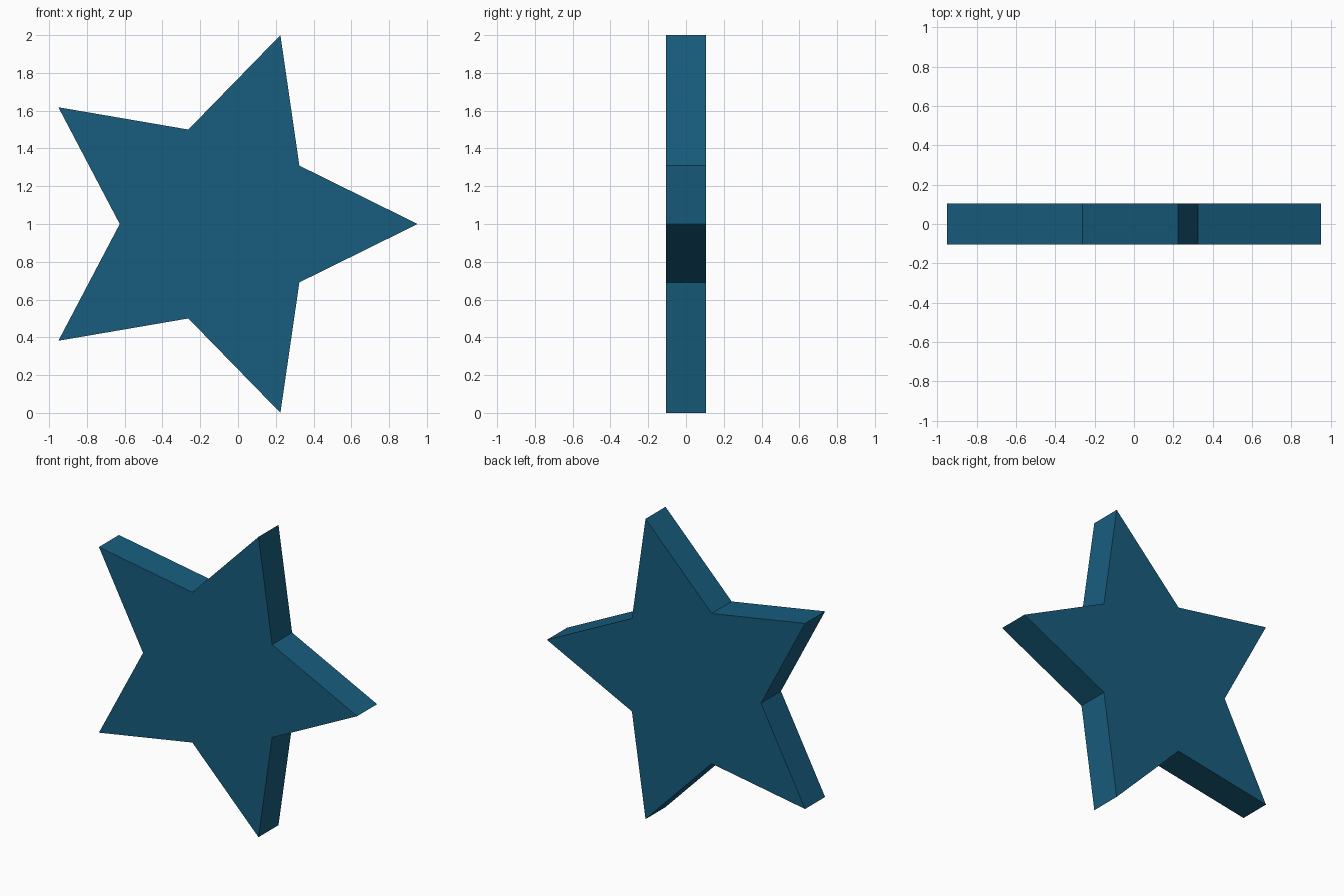
import bpy, bmesh
from math import sin, cos, pi, radians

if "Cube" in bpy.data.objects:
    bpy.data.objects.remove(bpy.data.objects["Cube"])

# Five-pointed star: one tip points to +x, inner radius is half the outer
OUTER = 1 / sin(radians(72))
INNER = OUTER / 2
HALF_DEPTH = OUTER * 0.1
CENTRE_X = -OUTER * (1 - cos(radians(36))) / 2

bm = bmesh.new()
outline = []
for i in range(10):
    r = INNER if i % 2 else OUTER
    a = i * pi / 5
    outline.append(bm.verts.new((CENTRE_X + r * cos(a), -HALF_DEPTH, 1 + r * sin(a))))
front = bm.faces.new(outline)

# Extrude the outline to the back, keeping the front face
result = bmesh.ops.extrude_face_region(bm, geom=[front], use_keep_orig=True)
back_verts = [g for g in result["geom"] if isinstance(g, bmesh.types.BMVert)]
bmesh.ops.translate(bm, verts=back_verts, vec=(0, 2 * HALF_DEPTH, 0))
bmesh.ops.recalc_face_normals(bm, faces=bm.faces)

mesh = bpy.data.meshes.new("star")
bm.to_mesh(mesh)
bm.free()
star = bpy.data.objects.new("star", mesh)
bpy.context.collection.objects.link(star)

# Deep blue finish
mat = bpy.data.materials.new("deep_blue")
mat.diffuse_color = (0.009, 0.11, 0.21, 1)
mat.use_nodes = True
mat.node_tree.nodes["Principled BSDF"].inputs["Base Color"].default_value = mat.diffuse_color
mesh.materials.append(mat)
